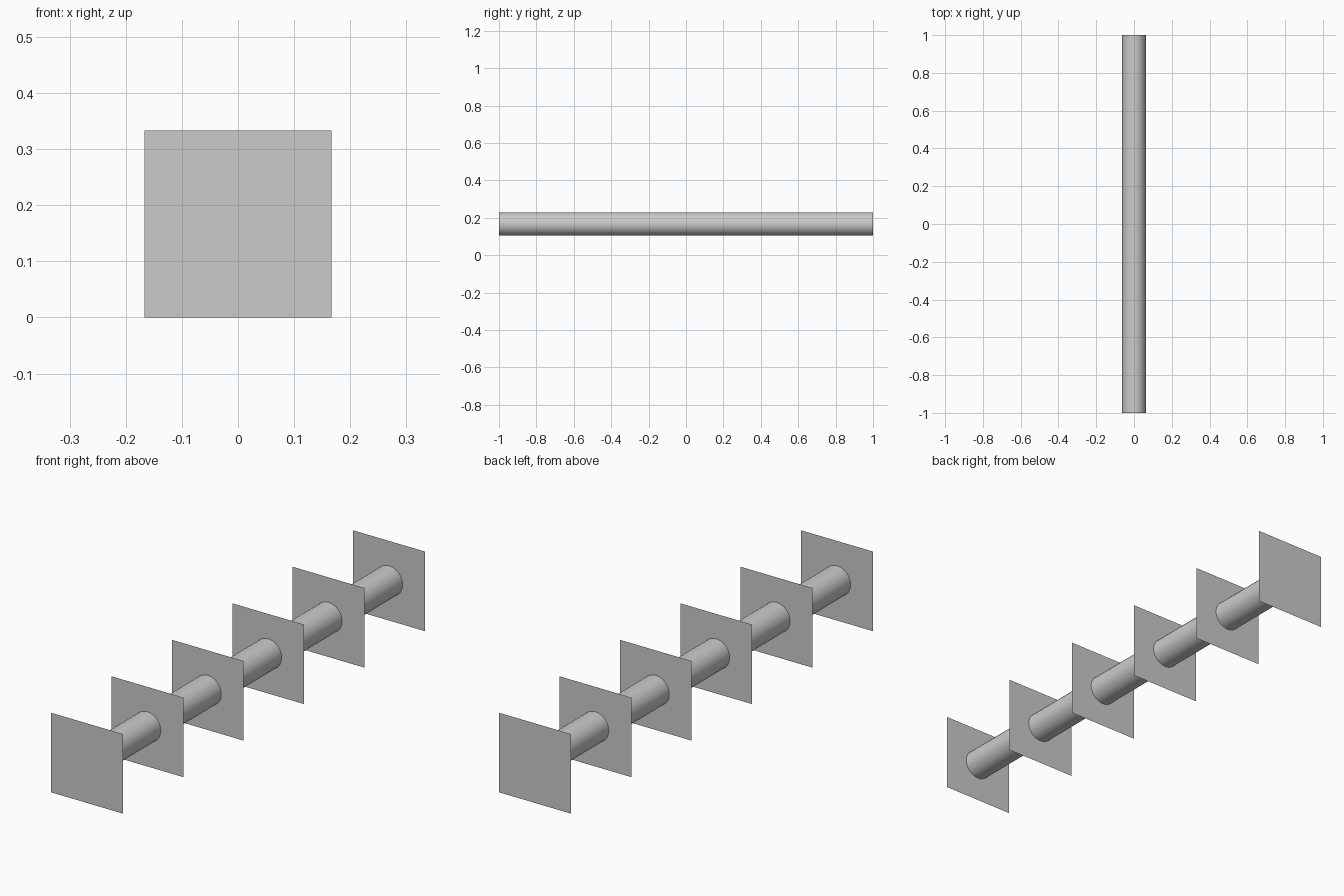
import bpy
import math

cube = bpy.data.objects.get("Cube")
if cube:
    bpy.data.objects.remove(cube, do_unlink=True)

LENGTH = 2.0
SIDE = 1 / 3
RADIUS = 0.0625
PLATES = 6
CENTRE_Z = SIDE / 2

# Single plain grey
grey = bpy.data.materials.new("plain grey")
grey.use_nodes = True
colour = (0.6, 0.6, 0.6, 1)
grey.diffuse_color = colour
grey.node_tree.nodes["Principled BSDF"].inputs["Base Color"].default_value = colour


def finish(name):
    obj = bpy.context.object
    obj.name = name
    obj.data.materials.append(grey)
    return obj


# Round rod running front to back
bpy.ops.mesh.primitive_cylinder_add(
    vertices=32, radius=RADIUS, depth=LENGTH, end_fill_type='NOTHING',
    location=(0, 0, CENTRE_Z), rotation=(math.pi / 2, 0, 0))
finish("rod")
bpy.ops.object.shade_smooth_by_angle()

# Evenly spaced, paper-thin square plates threaded on the rod
for i in range(PLATES):
    y = -LENGTH / 2 + i * LENGTH / (PLATES - 1)
    bpy.ops.mesh.primitive_plane_add(
        size=SIDE, location=(0, y, CENTRE_Z), rotation=(math.pi / 2, 0, 0))
    finish(f"square_plate_{i + 1}")
